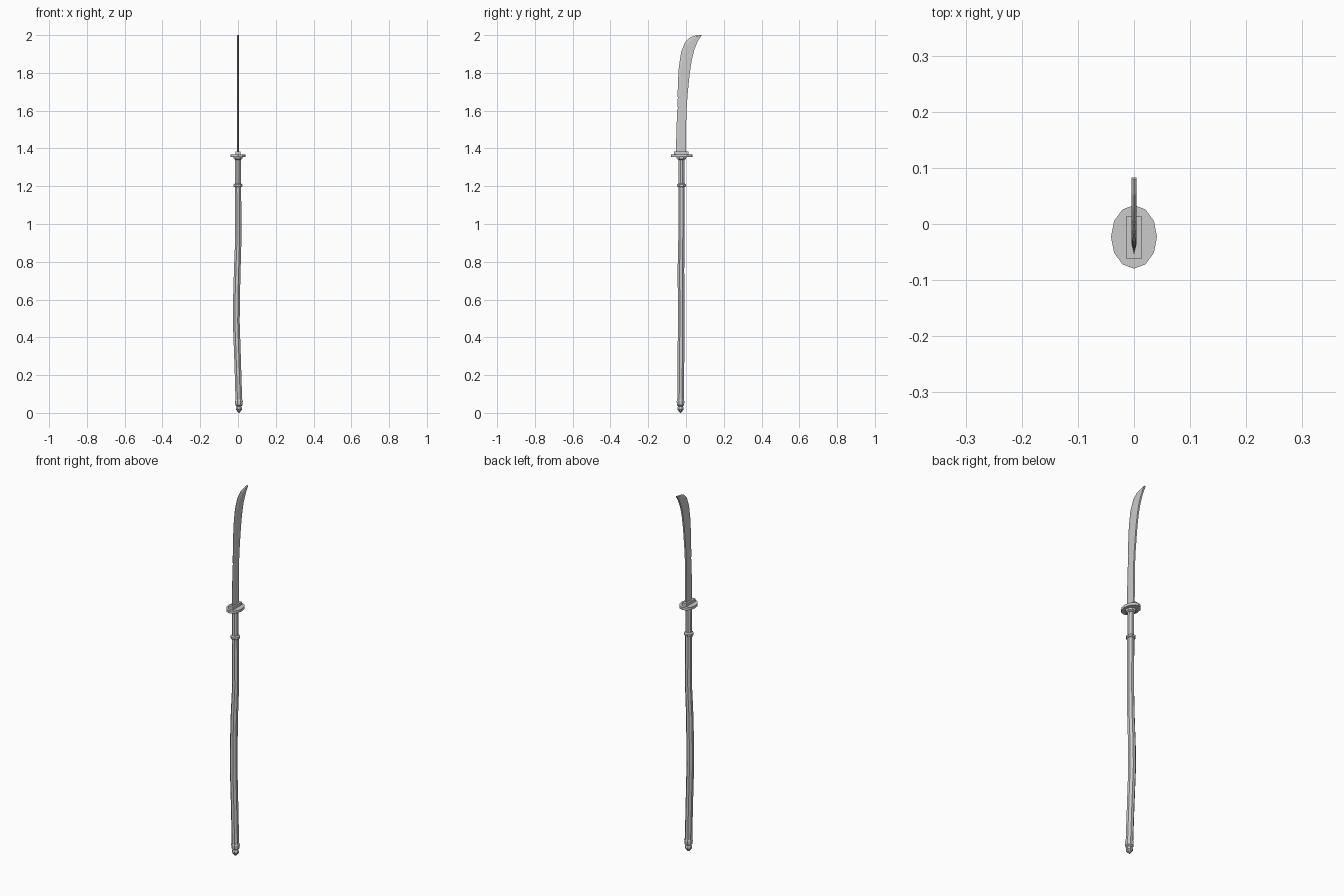
import bpy, bmesh
from math import sin, cos, pi


def loft(name, rings):
    """Skin a list of equal-length point rings and cap both ends."""
    bm = bmesh.new()
    rows = [[bm.verts.new(p) for p in ring] for ring in rings]
    n = len(rows[0])
    for a, b in zip(rows, rows[1:]):
        for i in range(n):
            j = (i + 1) % n
            bm.faces.new((a[i], a[j], b[j], b[i]))
    bm.faces.new(rows[0][::-1])
    bm.faces.new(rows[-1])
    bmesh.ops.recalc_face_normals(bm, faces=bm.faces)
    mesh = bpy.data.meshes.new(name)
    bm.to_mesh(mesh)
    bm.free()
    obj = bpy.data.objects.new(name, mesh)
    bpy.context.collection.objects.link(obj)
    return obj


def ring(x, y, z, rx, ry, n=8, turn=0.5):
    return [(x + rx * cos(2 * pi * (i + turn) / n),
             y + ry * sin(2 * pi * (i + turn) / n), z) for i in range(n)]


CY = -0.024

# Crooked wooden shaft: z, centre x, centre y, radius
shaft = [(0.05, 0.005, -0.029, 0.019), (0.25, -0.001, -0.027, 0.019),
         (0.48, -0.009, -0.025, 0.0195), (0.60, -0.008, -0.025, 0.0195),
         (0.75, -0.004, -0.027, 0.019), (0.93, 0.002, -0.024, 0.018),
         (1.20, 0.0, CY, 0.018)]
loft("shaft", [ring(x, y, z, r, r) for z, x, y, r in shaft])

# Metal socket between the shaft and the guard
loft("socket", [ring(0, CY, z, r, r) for z, r in [(1.19, 0.017), (1.355, 0.016)]])

# Ring where the socket meets the shaft
loft("shaft_collar", [ring(0, CY, z, r, r) for z, r in
                      [(1.195, 0.019), (1.199, 0.025), (1.209, 0.025), (1.214, 0.018)]])

# Turned end cap
cap = [(0.0, 0.003), (0.018, 0.018), (0.027, 0.018), (0.035, 0.013),
       (0.041, 0.021), (0.062, 0.022), (0.07, 0.019)]
loft("end_cap", [ring(0.005, -0.029, z, r, r) for z, r in cap])

# Oval twelve-sided guard with a smaller seat under it
loft("guard", [ring(0, -0.023, z, 0.041, 0.0565, 12, 0) for z in (1.355, 1.369)])
loft("guard_seat", [ring(0, CY, z, rx, ry, 8) for z, rx, ry in
                    [(1.34, 0.018, 0.018), (1.345, 0.024, 0.026), (1.356, 0.026, 0.03)]])

# Rectangular collar at the blade root
bpy.ops.mesh.primitive_cube_add(size=1, location=(0, CY, 1.376))
collar = bpy.context.object
collar.name = "blade_collar"
collar.scale = (0.026, 0.077, 0.018)

# Curved blade: (cutting edge y, z), (spine y, z); small nicks along the edge
blade = [(-0.054, 1.375, 0.000, 1.375), (-0.049, 1.54, 0.001, 1.54),
         (-0.047, 1.605, 0.003, 1.60), (-0.041, 1.612, 0.003, 1.612),
         (-0.046, 1.62, 0.004, 1.62), (-0.046, 1.66, 0.006, 1.655),
         (-0.041, 1.667, 0.007, 1.662), (-0.045, 1.675, 0.007, 1.67),
         (-0.042, 1.76, 0.014, 1.74), (-0.038, 1.83, 0.020, 1.80),
         (-0.026, 1.91, 0.031, 1.87), (-0.005, 1.963, 0.043, 1.92),
         (0.022, 1.988, 0.059, 1.96), (0.050, 1.997, 0.071, 1.982),
         (0.080, 2.0, 0.083, 1.999)]
sections = []
for ey, ez, sy, sz in blade:
    by, bz = ey + 0.3 * (sy - ey), ez + 0.3 * (sz - ez)   # bevel line
    t = 0.0045
    sections.append([(0.0004, ey, ez), (t, by, bz), (t, sy, sz),
                     (-t, sy, sz), (-t, by, bz), (-0.0004, ey, ez)])
loft("blade", sections)
